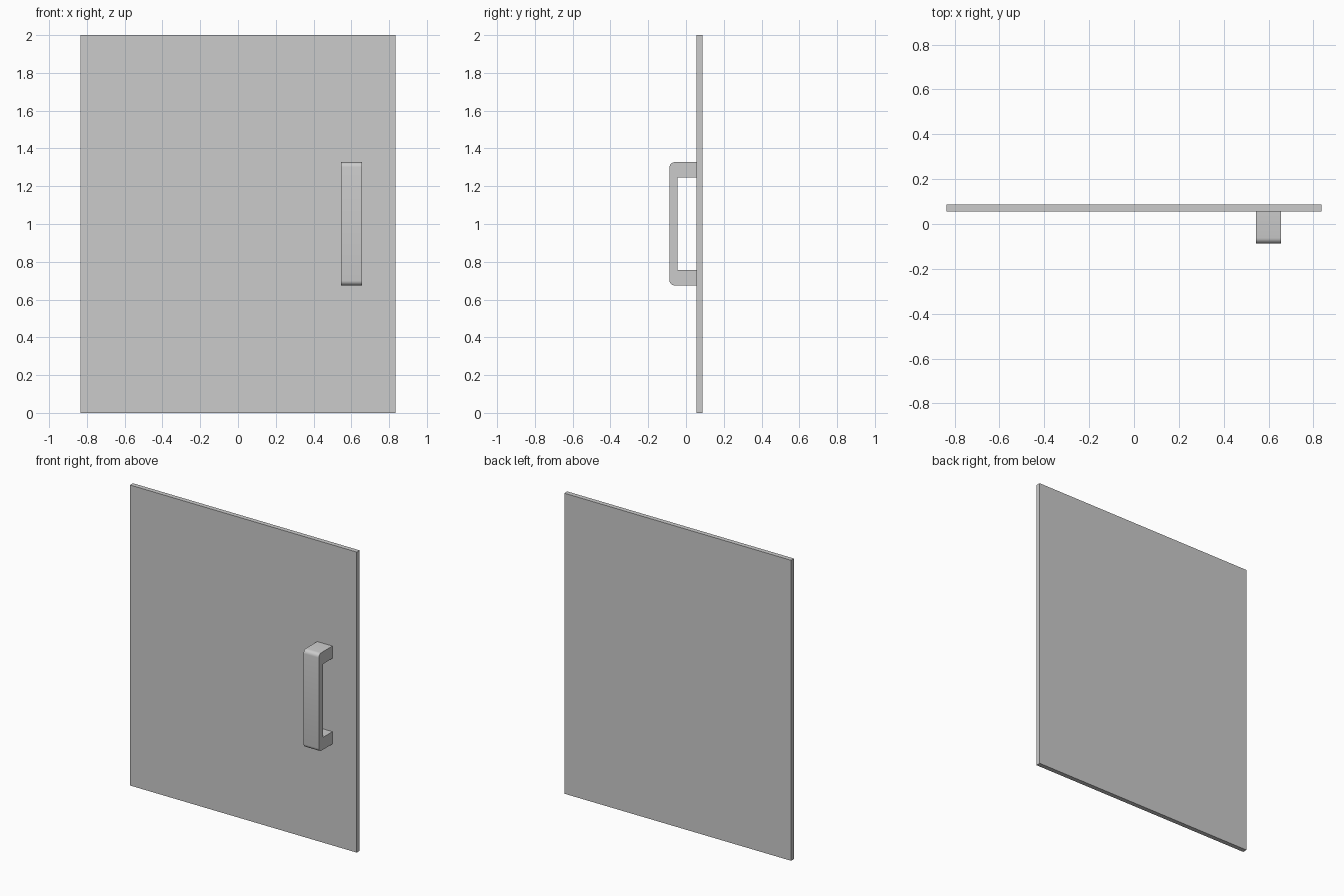
import bpy, bmesh, math

if "Cube" in bpy.data.objects:
    bpy.data.objects.remove(bpy.data.objects["Cube"])


def make_object(name, bm):
    bmesh.ops.recalc_face_normals(bm, faces=bm.faces)
    mesh = bpy.data.meshes.new(name)
    bm.to_mesh(mesh)
    bm.free()
    obj = bpy.data.objects.new(name, mesh)
    bpy.context.collection.objects.link(obj)
    return obj


def extrude_profile(name, profile, x0, x1):
    """Extrude a (y, z) outline along x."""
    bm = bmesh.new()
    face = bm.faces.new([bm.verts.new((x0, y, z)) for y, z in profile])
    new = bmesh.ops.extrude_face_region(bm, geom=[face])["geom"]
    verts = [v for v in new if isinstance(v, bmesh.types.BMVert)]
    bmesh.ops.translate(bm, verts=verts, vec=(x1 - x0, 0, 0))
    return make_object(name, bm)


FRONT, BACK, SEAT = -0.087, 0.087, 0.056   # handle front, panel back, panel front

# Flat door panel
extrude_profile("door_panel", [(SEAT, 0), (BACK, 0), (BACK, 2), (SEAT, 2)], -0.835, 0.835)

# C-shaped pull handle: upper half outline with a rounded outer corner, mirrored in z
MID, HALF, INNER, R, STEPS = 1.001, 0.326, 0.244, 0.025, 5
upper = [(-0.045, INNER), (SEAT, INNER), (SEAT, HALF)]
for i in range(STEPS + 1):
    a = math.pi / 2 * (1 + i / STEPS)
    upper.append((FRONT + R + R * math.cos(a), HALF - R + R * math.sin(a)))
outline = upper + [(y, -z) for y, z in reversed(upper)]
handle = extrude_profile("pull_handle", [(y, MID + z) for y, z in outline], 0.544, 0.656)

# Smooth the rounded corners, keep the other edges sharp
bpy.context.view_layer.objects.active = handle
handle.select_set(True)
bpy.ops.object.shade_smooth_by_angle(angle=math.radians(30))
